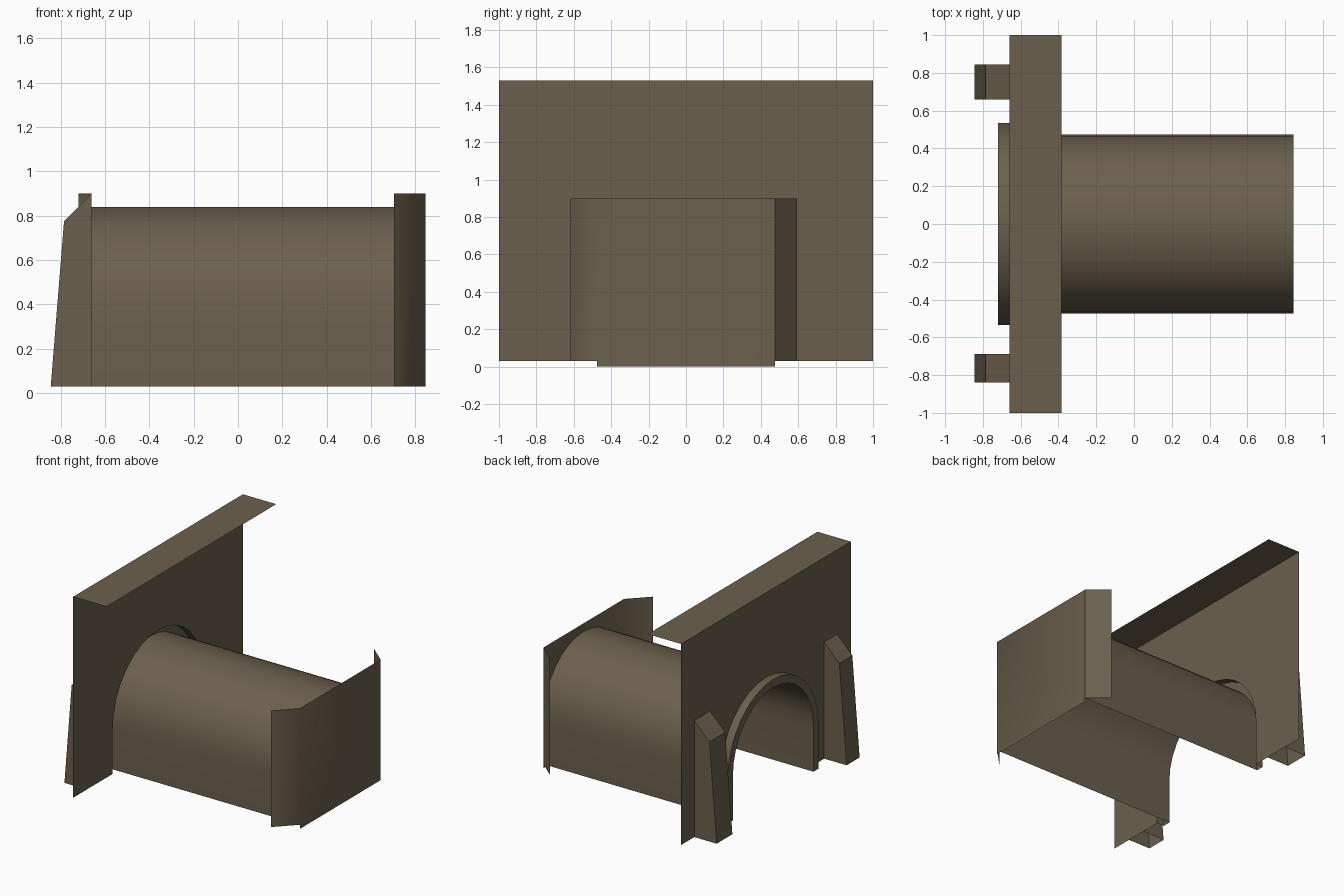
import bpy
import bmesh
import math

if "Cube" in bpy.data.objects:
    bpy.data.objects.remove(bpy.data.objects["Cube"])

stone = bpy.data.materials.new("brown_stone")
stone.diffuse_color = (0.15, 0.117, 0.075, 1)
stone.use_nodes = True
stone.node_tree.nodes["Principled BSDF"].inputs["Base Color"].default_value = stone.diffuse_color

BASE = 0.03      # foot of the masonry
SPRING = 0.365   # height where the arch starts to curve
WALL_X = -0.66   # portal wall
RING_X = -0.72   # face of the arch ring
END_X = 0.845    # far end of the tunnel


def make(name, verts, faces, smooth=False):
    mesh = bpy.data.meshes.new(name)
    mesh.from_pydata(verts, [], faces)
    mesh.materials.append(stone)
    obj = bpy.data.objects.new(name, mesh)
    bpy.context.collection.objects.link(obj)
    if smooth:
        bpy.ops.object.select_all(action='DESELECT')
        obj.select_set(True)
        bpy.context.view_layer.objects.active = obj
        bpy.ops.object.shade_smooth_by_angle(angle=math.radians(45))
    return obj


def arch(r, x, steps=16):
    """Arch outline from the -y foot over the crown to the +y foot."""
    pts = [(x, -r, BASE)]
    for i in range(steps + 1):
        a = math.pi * i / steps
        pts.append((x, -r * math.cos(a), SPRING + r * math.sin(a)))
    return pts + [(x, r, BASE)]


def bridge(name, rows, smooth=True):
    """Quad strips between successive outlines of equal length."""
    n = len(rows[0])
    verts = [p for row in rows for p in row]
    faces = [(k * n + i, (k + 1) * n + i, (k + 1) * n + i + 1, k * n + i + 1)
             for k in range(len(rows) - 1) for i in range(n - 1)]
    return make(name, verts, faces, smooth)


# Portal wall: a single sheet with an arched opening
outline = [(WALL_X, 1, BASE), (WALL_X, 1, 1.53),
           (WALL_X, -1, 1.53), (WALL_X, -1, BASE)] + arch(0.535, WALL_X)
make("portal_wall", outline, [tuple(range(len(outline)))])

# Ledge on top of the wall
make("top_ledge", [(WALL_X, -1, 1.53), (-0.385, -1, 1.53),
                   (-0.385, 1, 1.53), (WALL_X, 1, 1.53)], [(0, 1, 2, 3)])

# Tunnel vault, open at the bottom
bridge("tunnel_vault", [arch(0.475, RING_X), arch(0.475, END_X)])

# Raised ring round the opening: front face and outer band
bridge("arch_ring", [arch(0.535, WALL_X), arch(0.535, RING_X),
                     arch(0.475, RING_X)][::-1])

# End plate with two swept-back wings
ys = [-0.618, -0.475, 0.475, 0.594]
xs = [0.705, END_X, END_X, 0.705]
verts = [(x, y, z) for z in (BASE, 0.9) for x, y in zip(xs, ys)]
verts += [(END_X, -0.475, 0), (END_X, 0.475, 0)]
make("end_plate", verts,
     [(0, 1, 5, 4), (1, 8, 9, 2, 6, 5), (2, 3, 7, 6)], smooth=True)

# Tapered buttresses on either side of the opening
side = [(WALL_X, BASE), (-0.845, BASE), (-0.785, 0.775), (WALL_X, 0.9)]
for name, y0, y1 in (("right_buttress", -0.84, -0.687),
                     ("left_buttress", 0.66, 0.845)):
    verts = [(x, y, z) for y in (y0, y1) for x, z in side]
    make(name, verts, [(0, 3, 2, 1)[::-1], (4, 5, 6, 7)[::-1],
                       (1, 2, 6, 5), (2, 3, 7, 6)])

# Consistent outward winding for the solid-looking parts
for name in ("right_buttress", "left_buttress"):
    mesh = bpy.data.objects[name].data
    bm = bmesh.new()
    bm.from_mesh(mesh)
    bmesh.ops.recalc_face_normals(bm, faces=bm.faces)
    bm.to_mesh(mesh)
    bm.free()
